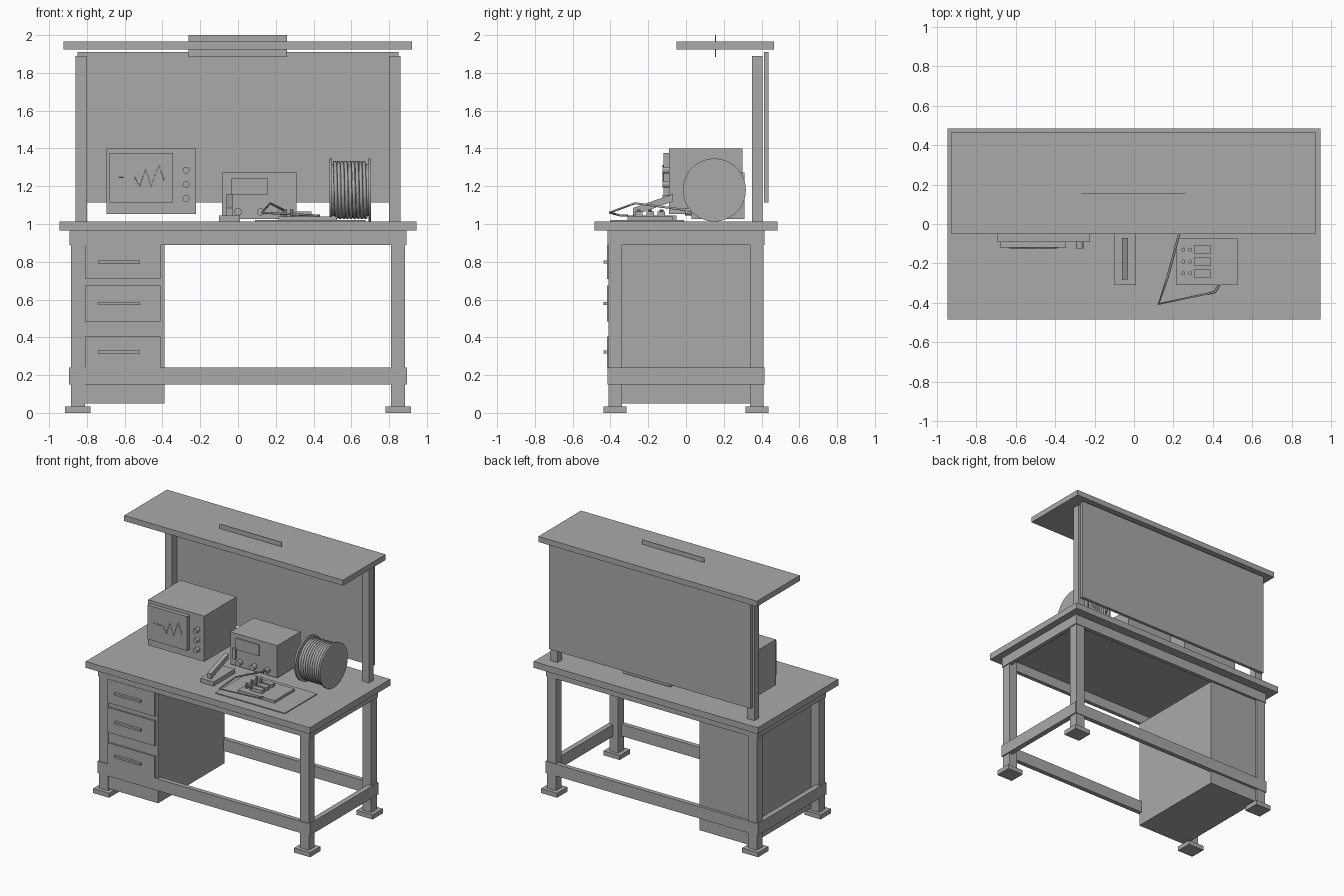
import bpy
from math import cos, sin, pi
from mathutils import Vector

cube = bpy.data.objects.get("Cube")
if cube:
    bpy.data.objects.remove(cube, do_unlink=True)

grey = bpy.data.materials.new("plain_grey")
grey.use_nodes = True
GREY = (0.4, 0.4, 0.4, 1)
grey.diffuse_color = GREY
grey.node_tree.nodes["Principled BSDF"].inputs["Base Color"].default_value = GREY


def finish(ob, name, smooth=False):
    ob.name = name
    ob.data.materials.append(grey)
    if smooth:
        bpy.ops.object.shade_smooth_by_angle()
    return ob


def box(name, x, y, z):
    """Box from its (min, max) extents on each axis."""
    bpy.ops.mesh.primitive_cube_add(size=1)
    ob = bpy.context.object
    ranges = (x, y, z)
    for v in ob.data.vertices:
        v.co = Vector([(r[0] + r[1]) / 2 + c * (r[1] - r[0]) for r, c in zip(ranges, v.co)])
    return finish(ob, name)


def cylinder(name, centre, radius, depth, axis, sides=16):
    turn = {"x": (0, pi / 2, 0), "y": (pi / 2, 0, 0), "z": (0, 0, 0)}[axis]
    bpy.ops.mesh.primitive_cylinder_add(vertices=sides, radius=radius, depth=depth,
                                        location=centre, rotation=turn)
    return finish(bpy.context.object, name, True)


def wire(name, points, radius):
    curve = bpy.data.curves.new(name, "CURVE")
    curve.dimensions = "3D"
    curve.bevel_depth = radius
    curve.bevel_resolution = 1
    curve.use_fill_caps = True
    spline = curve.splines.new("POLY")
    spline.points.add(len(points) - 1)
    for p, co in zip(spline.points, points):
        p.co = (*co, 1)
    ob = bpy.data.objects.new(name, curve)
    bpy.context.collection.objects.link(ob)
    return finish(ob, name)


def span(side, near, far):
    """Extent mirrored to the chosen side."""
    return tuple(sorted((side * near, side * far)))


# Tabletop and frame
TOP = 1.013
box("tabletop", (-0.945, 0.945), (-0.485, 0.485), (0.965, TOP))
for sx, lr in ((-1, "right"), (1, "left")):
    for sy, fb in ((-1, "front"), (1, "back")):
        box(f"{fb}_{lr}_leg", span(sx, 0.81, 0.885), span(sy, 0.34, 0.41), (0.03, 0.966))
        box(f"{fb}_{lr}_foot", span(sx, 0.78, 0.915), span(sy, 0.315, 0.438), (0, 0.035))
    box(f"{lr}_apron", span(sx, 0.86, 0.892), (-0.413, 0.413), (0.89, 0.965))
    box(f"{lr}_rail", span(sx, 0.855, 0.895), (-0.413, 0.413), (0.15, 0.24))
    box(f"{lr}_post", span(sx, 0.80, 0.86), (0.35, 0.405), (TOP, 1.89))
for sy, fb in ((-1, "front"), (1, "back")):
    box(f"{fb}_apron", (-0.89, 0.89), span(sy, 0.385, 0.415), (0.89, 0.965))
    box(f"{fb}_rail", (-0.89, 0.89), span(sy, 0.38, 0.415), (0.15, 0.24))

# Back board, overhead shelf and light strip
box("back_board", (-0.85, 0.85), (0.413, 0.437), (1.115, 1.91))
box("overhead_shelf", (-0.925, 0.92), (-0.05, 0.465), (1.923, 1.965))
box("light_strip", (-0.263, 0.26), (0.154, 0.158), (1.885, 2.0))

# Drawer cabinet
box("drawer_cabinet", (-0.815, -0.39), (-0.405, 0.395), (0.05, 0.89))
for i, (low, high) in enumerate(((0.71, 0.89), (0.485, 0.675), (0.24, 0.405))):
    mid = (low + high) / 2
    box(f"drawer_front_{i}", (-0.81, -0.41), (-0.418, -0.404), (low, high))
    box(f"drawer_handle_{i}", (-0.74, -0.52), (-0.437, -0.417), (mid - 0.008, mid + 0.008))

# Oscilloscope
box("scope_case", (-0.695, -0.222), (-0.09, 0.3), (1.053, 1.4))
box("scope_screen", (-0.68, -0.345), (-0.12, -0.089), (1.115, 1.375))
for i, z in enumerate((1.285, 1.21, 1.135)):
    cylinder(f"scope_knob_{i}", (-0.275, -0.105, z), 0.018, 0.04, "y")
wave = [(-0.63, 1.25), (-0.55, 1.25), (-0.52, 1.2), (-0.49, 1.29), (-0.46, 1.2),
        (-0.42, 1.31), (-0.39, 1.23)]
wire("screen_trace", [(x, -0.121, z) for x, z in wave], 0.003)

# Power supply
box("supply_case", (-0.085, 0.31), (0.03, 0.31), (1.026, 1.272))
box("supply_display", (-0.035, 0.16), (0.022, 0.031), (1.155, 1.24))
box("supply_switch", (-0.058, -0.032), (0.015, 0.031), (1.08, 1.16))
for i, x in enumerate((0.0, 0.12, 0.23)):
    cylinder(f"supply_knob_{i}", (x, 0.015, 1.065), 0.02, 0.04, "y")

# Wire spool
Y, Z = 0.15, 1.18
for name, x in (("inner", 0.491), ("outer", 0.697)):
    cylinder(f"spool_{name}_flange", (x, Y, Z), 0.167, 0.013, "x", 40)
cylinder("spool_core", (0.594, Y, Z), 0.138, 0.2, "x", 32)
turns, steps = 9, 32
coil = []
for i in range(turns * steps + 1):
    a = 2 * pi * i / steps
    coil.append((0.508 + 0.172 * i / (turns * steps), Y + 0.145 * cos(a), Z + 0.145 * sin(a)))
wire("spool_winding", coil, 0.01)

# Work mat and circuit board
box("work_mat", (0.09, 0.675), (-0.40, -0.01), (TOP, 1.02))
box("circuit_board", (0.215, 0.525), (-0.31, -0.07), (1.02, 1.04))
for i, y in enumerate((-0.13, -0.19, -0.25)):
    box(f"chip_{i}", (0.305, 0.39), (y - 0.02, y + 0.02), (1.04, 1.065))
    for j, x in enumerate((0.25, 0.285)):
        cylinder(f"board_post_{i}_{j}", (x, y, 1.058), 0.01, 0.04, "z", 10)

# Soldering stand with a sloping iron
box("iron_stand", (-0.10, 0.01), (-0.31, -0.05), (TOP, 1.045))
iron = box("soldering_iron", (-0.06, -0.03), (-0.28, -0.07), (1.045, 1.085))
for v in iron.data.vertices:
    v.co.z += (v.co.y + 0.28) * 0.35

# Probe lead from the supply to the board
wire("probe_lead", [(0.25, 0.03, 1.07), (0.17, -0.27, 1.11), (0.125, -0.405, 1.06),
                    (0.41, -0.345, 1.045), (0.43, -0.31, 1.045)], 0.006)
